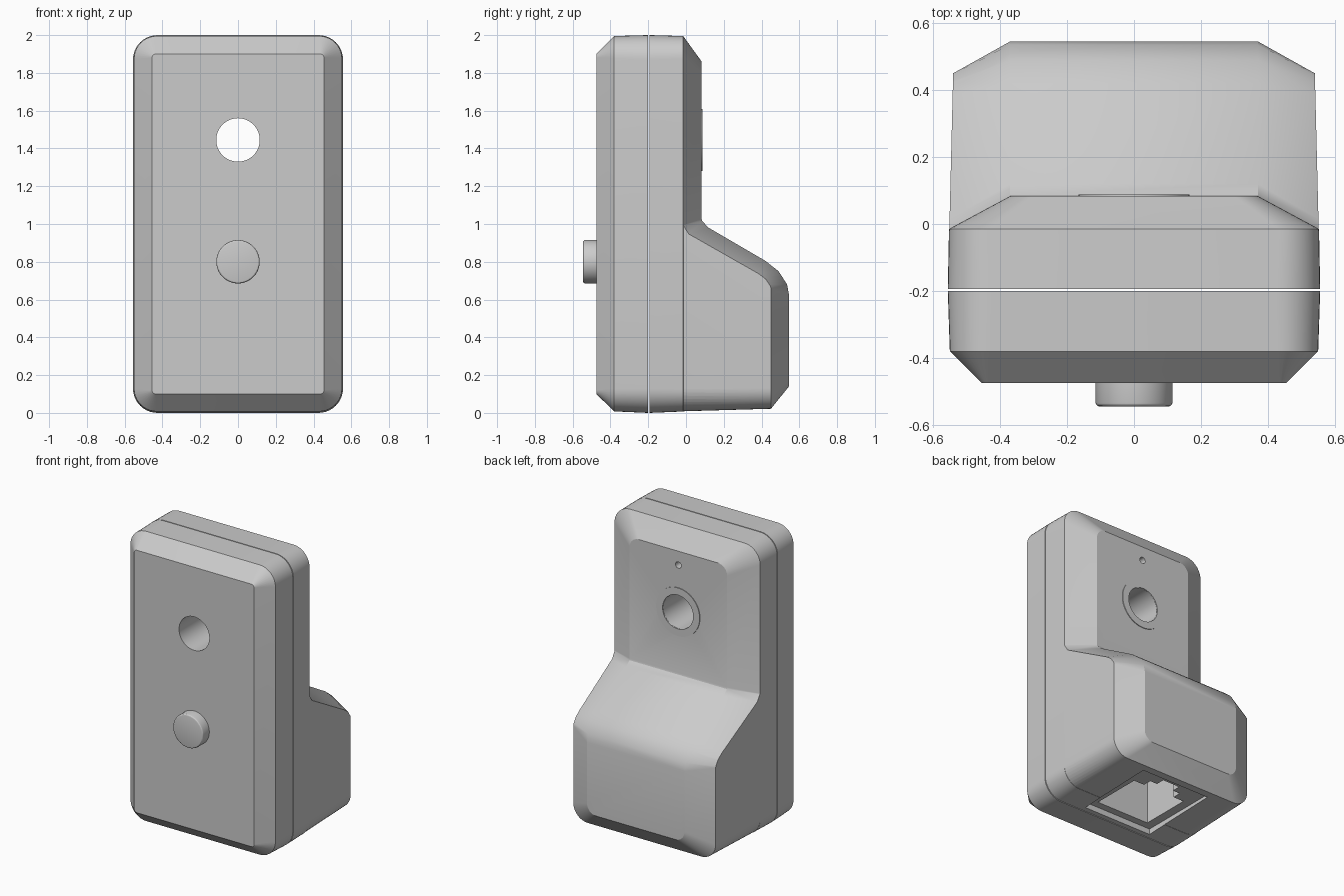
import bpy, bmesh, math
from mathutils import Matrix

if "Cube" in bpy.data.objects:
    bpy.data.objects.remove(bpy.data.objects["Cube"], do_unlink=True)

grey = bpy.data.materials.new("light grey plastic")
grey.use_nodes = True
colour = (0.6, 0.6, 0.6, 1)
grey.diffuse_color = colour
grey.node_tree.nodes["Principled BSDF"].inputs["Base Color"].default_value = colour


def finish(name, bm):
    bmesh.ops.recalc_face_normals(bm, faces=bm.faces[:])
    mesh = bpy.data.meshes.new(name)
    bm.to_mesh(mesh)
    bm.free()
    mesh.materials.append(grey)
    obj = bpy.data.objects.new(name, mesh)
    bpy.context.collection.objects.link(obj)
    return obj


def loft(name, rings):
    """Skin equal-length closed rings and cap both ends."""
    bm = bmesh.new()
    rows = [[bm.verts.new(p) for p in ring] for ring in rings]
    n = len(rows[0])
    for a, b in zip(rows, rows[1:]):
        for i in range(n):
            j = (i + 1) % n
            bm.faces.new((a[i], a[j], b[j], b[i]))
    bm.faces.new(rows[0])
    bm.faces.new(rows[-1])
    return finish(name, bm)


def rounded_rect(y, hx, z0, z1, r, steps=10):
    """Rounded rectangle in the XZ plane at depth y."""
    ring = []
    corners = ((hx - r, z1 - r), (r - hx, z1 - r), (r - hx, z0 + r), (hx - r, z0 + r))
    for k, (cx, cz) in enumerate(corners):
        for s in range(steps + 1):
            a = math.pi / 2 * (k + s / steps)
            ring.append((cx + r * math.cos(a), y, cz + r * math.sin(a)))
    return ring


def rod(name, radius, y0, y1, z, bevel=0.0):
    """Round rod along Y, optionally with a rounded front rim."""
    bm = bmesh.new()
    turn = Matrix.Translation((0, (y0 + y1) / 2, z)) @ Matrix.Rotation(math.pi / 2, 4, "X")
    bmesh.ops.create_cone(bm, cap_ends=True, segments=64, radius1=radius,
                          radius2=radius, depth=y1 - y0, matrix=turn)
    if bevel:
        rim = [e for e in bm.edges if all(v.co.y < y0 + 0.001 for v in e.verts)]
        bmesh.ops.bevel(bm, geom=rim, offset=bevel, segments=3, profile=0.5, affect="EDGES")
    return finish(name, bm)


def combine(obj, other, operation):
    mod = obj.modifiers.new("combine", "BOOLEAN")
    mod.operation, mod.object, mod.solver = operation, other, "EXACT"
    bpy.context.view_layer.objects.active = obj
    bpy.ops.object.modifier_apply(modifier=mod.name)
    bpy.data.objects.remove(other, do_unlink=True)


def prism(name, outline, z0, z1):
    return loft(name, [[(x, y, z) for x, y in outline] for z in (z0, z1)])


# Front cover with a chamfered rim
front_cover = loft("front_cover", [
    rounded_rect(-0.475, 0.455, 0.10, 1.90, 0.02),
    rounded_rect(-0.38, 0.55, 0.008, 1.995, 0.12),
    rounded_rect(-0.20, 0.556, 0.0, 2.0, 0.13)])

# Rear shell: tall upper body with a chamfered back panel
rear_shell = loft("rear_shell", [
    rounded_rect(-0.194, 0.556, 0.0, 2.0, 0.13),
    rounded_rect(-0.015, 0.5525, 0.0075, 1.995, 0.12),
    rounded_rect(0.083, 0.37, 0.14, 1.86, 0.07)])

# Lower bulge: side profile at the flanks and at the middle
flank = [(-.1, -.1), (-.1, 1.06), (-.035, 1.05), (-.018, .99), (.01, .945),
         (.38, .73), (.415, .703), (.437, .67), (.445, .63), (.445, -.1)]
middle = [(-.1, -.1), (-.1, 1.06), (.07, 1.07), (.086, 1.015), (.12, .98),
          (.42, .805), (.49, .75), (.535, .68), (.55, .60), (.55, -.1)]
bulge = loft("bulge", [[(x, y, z) for y, z in side] for x, side in
                       ((-0.56, flank), (-0.37, middle), (0.37, middle), (0.56, flank))])
bulge_limit = loft("bulge_limit", [
    rounded_rect(-0.09, 0.552, 0.006, 1.5, 0.125),
    rounded_rect(-0.015, 0.5515, 0.0085, 1.5, 0.12),
    rounded_rect(0.45, 0.54, 0.022, 1.5, 0.11),
    rounded_rect(0.545, 0.37, 0.14, 1.5, 0.07)])
combine(bulge, bulge_limit, "INTERSECT")
combine(rear_shell, bulge, "UNION")

# Socket in the underside: shallow recess and a stepped plug opening
recess = [(-0.26, -0.16), (0.26, -0.16), (0.26, 0.40), (-0.26, 0.40)]
half = [(0.2, -0.11), (0.2, 0.24), (0.12, 0.24), (0.12, 0.30), (0.065, 0.30), (0.065, 0.36)]
plug = half + [(-x, y) for x, y in reversed(half)]
combine(rear_shell, prism("recess_cutter", recess, -0.1, 0.04), "DIFFERENCE")
combine(rear_shell, prism("plug_cutter", plug, -0.1, 0.5), "DIFFERENCE")

# Lens opening through both halves, and the small indicator hole
lens_z = 1.445
for part in (front_cover, rear_shell):
    combine(part, rod("lens_cutter", 0.115, -0.7, 0.4, lens_z), "DIFFERENCE")
combine(rear_shell, rod("indicator_cutter", 0.022, 0.0, 0.2, 1.765), "DIFFERENCE")

# Thin raised ring around the rear lens opening
lens_ring = rod("lens_ring", 0.165, 0.078, 0.088, lens_z)
combine(lens_ring, rod("ring_cutter", 0.116, 0.0, 0.2, lens_z), "DIFFERENCE")

# Round push button
button = rod("push_button", 0.115, -0.545, -0.46, 0.80, bevel=0.012)

# Smooth shading with crisp edges
bpy.ops.object.select_all(action="DESELECT")
for part in (front_cover, rear_shell, lens_ring, button):
    part.select_set(True)
bpy.context.view_layer.objects.active = rear_shell
bpy.ops.object.shade_smooth_by_angle(angle=math.radians(25))
